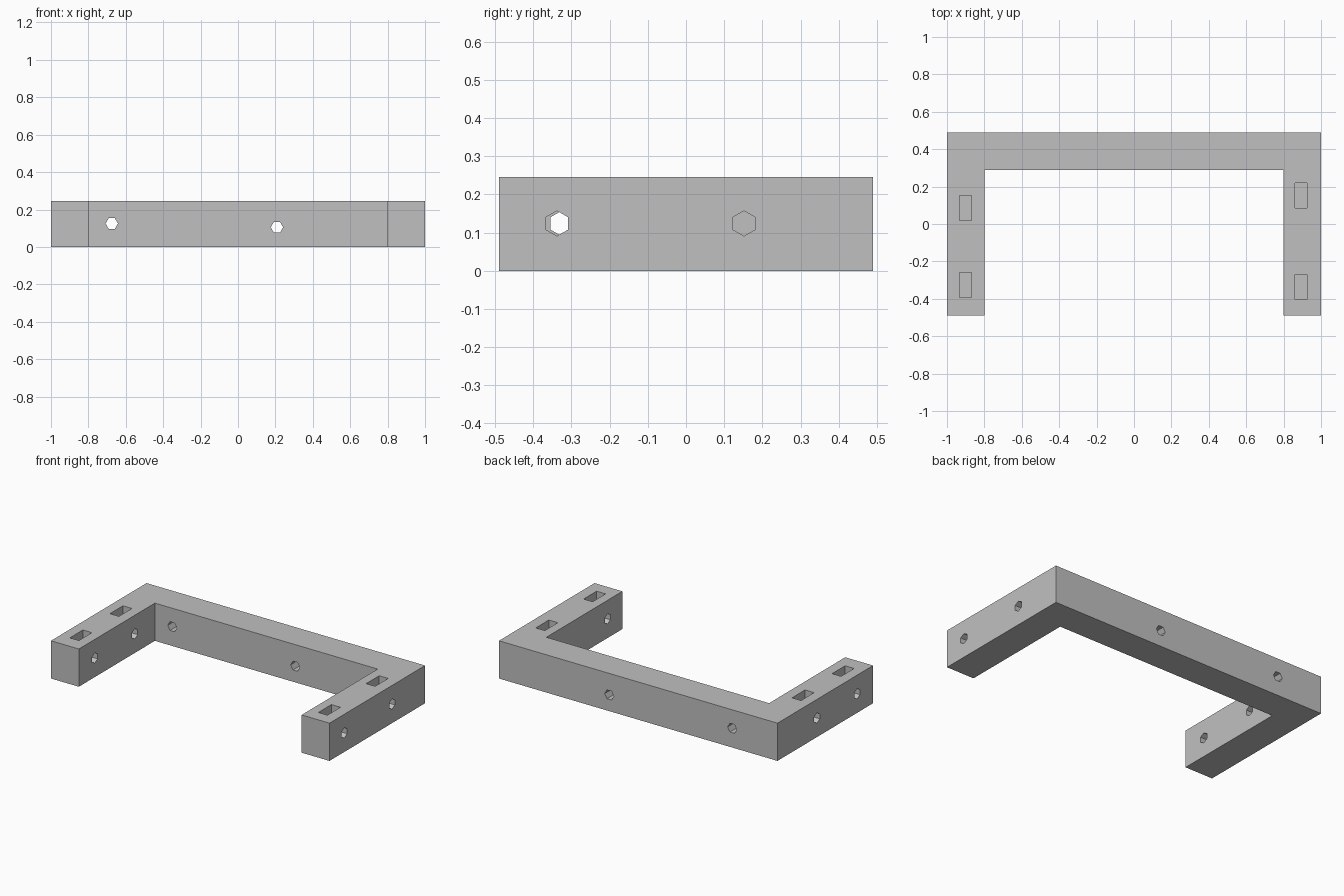
import bpy, bmesh
from math import radians
from mathutils import Matrix

default = bpy.data.objects.get("Cube")
if default:
    bpy.data.objects.remove(default, do_unlink=True)

HALF_X, HALF_Y, HEIGHT = 1.0, 0.49, 0.245
ARM, BEAM_Y = 0.80, 0.29            # inner faces of the arms and of the back beam
HOLE_R = 0.033
SLOT_W, SLOT_L, SLOT_FLOOR = 0.065, 0.134, 0.057

grey = bpy.data.materials.new("plain grey")
grey.use_nodes = True
colour = (0.53, 0.53, 0.53, 1)
grey.diffuse_color = colour
grey.node_tree.nodes["Principled BSDF"].inputs["Base Color"].default_value = colour


def make_object(name, bm):
    bmesh.ops.recalc_face_normals(bm, faces=bm.faces)
    mesh = bpy.data.meshes.new(name)
    bm.to_mesh(mesh)
    bm.free()
    mesh.materials.append(grey)
    obj = bpy.data.objects.new(name, mesh)
    bpy.context.collection.objects.link(obj)
    return obj


def cut(target, bm):
    """Subtract a solid from the target and discard the cutter."""
    cutter = make_object("cutter", bm)
    cutter.hide_render = True
    mod = target.modifiers.new("cut", 'BOOLEAN')
    mod.operation, mod.solver, mod.object = 'DIFFERENCE', 'EXACT', cutter
    bpy.context.view_layer.objects.active = target
    bpy.ops.object.modifier_apply(modifier=mod.name)
    bpy.data.objects.remove(cutter, do_unlink=True)


def hex_hole(target, centre, axis):
    """Six-sided bolt hole running along the x or y axis."""
    bm = bmesh.new()
    turn = Matrix.Rotation(radians(90), 4, 'Y' if axis == 'X' else 'X')
    bmesh.ops.create_cone(bm, cap_ends=True, segments=6, radius1=HOLE_R,
                          radius2=HOLE_R, depth=0.4)
    # Put a corner on the local x axis
    corner = max(bm.verts, key=lambda v: v.co.x).co
    if abs(corner.y) > 0.001:
        bmesh.ops.rotate(bm, verts=bm.verts, matrix=Matrix.Rotation(radians(30), 3, 'Z'))
    bmesh.ops.transform(bm, verts=bm.verts, matrix=Matrix.Translation(centre) @ turn)
    cut(target, bm)


def nut_slot(target, x, y):
    """Rectangular pocket open at the top."""
    bm = bmesh.new()
    top = HEIGHT + 0.1
    place = Matrix.Translation((x, y, (top + SLOT_FLOOR) / 2))
    size = Matrix.Diagonal((SLOT_W, SLOT_L, top - SLOT_FLOOR, 1))
    bmesh.ops.create_cube(bm, size=1, matrix=place @ size)
    cut(target, bm)


# U-shaped bracket: plan outline extruded upward
half = [(HALF_X, HALF_Y), (HALF_X, -HALF_Y), (ARM, -HALF_Y), (ARM, BEAM_Y)]
outline = half + [(-x, y) for x, y in reversed(half)]
bm = bmesh.new()
base = bm.faces.new([bm.verts.new((x, y, 0)) for x, y in outline])
side = bmesh.ops.extrude_face_region(bm, geom=[base])
raised = [g for g in side["geom"] if isinstance(g, bmesh.types.BMVert)]
bmesh.ops.translate(bm, verts=raised, vec=(0, 0, HEIGHT))
bracket = make_object("bracket", bm)

# Arms: nut slots in the top and bolt holes through the sides
for x, ys in ((0.893, (-0.338, 0.152)), (-0.90, (-0.326, 0.085))):
    for y in ys:
        nut_slot(bracket, x, y)
        hex_hole(bracket, (x, y, 0.124), 'X')

# Back beam: two bolt holes
for x, z in ((-0.675, 0.125), (0.208, 0.105)):
    hex_hole(bracket, (x, (BEAM_Y + HALF_Y) / 2, z), 'Y')
